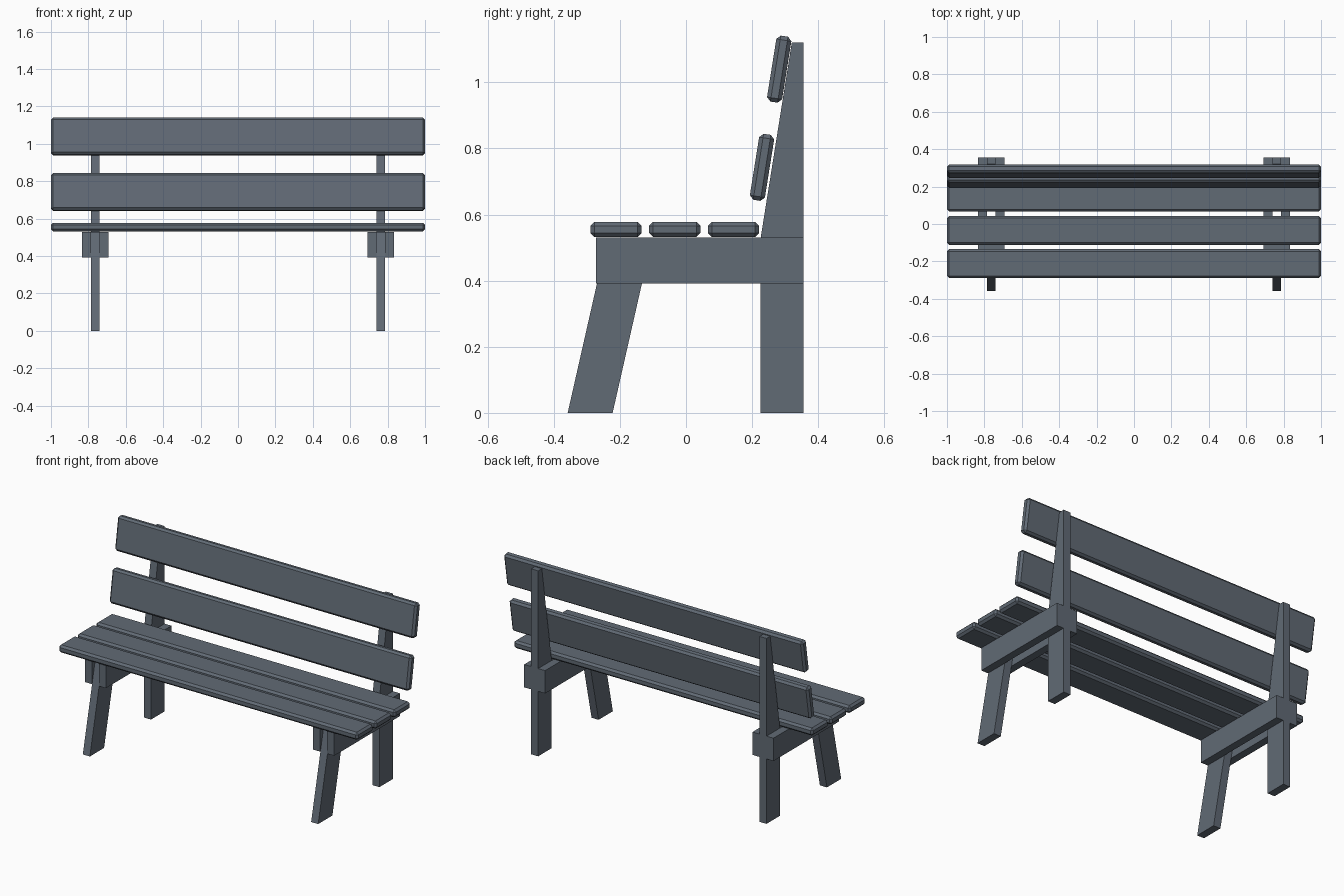
import bpy
import bmesh
from math import atan2
from mathutils import Matrix

cube = bpy.data.objects.get("Cube")
if cube:
    bpy.data.objects.remove(cube)

# One slate paint for the whole bench
slate = bpy.data.materials.new("slate_grey_paint")
slate.use_nodes = True
colour = (0.12, 0.145, 0.178, 1)
slate.diffuse_color = colour
slate.node_tree.nodes["Principled BSDF"].inputs["Base Color"].default_value = colour

SIDE_X = 0.763      # centre of each side frame
LEG_HALF = 0.0235   # half thickness of the legs
RAIL_HALF = 0.07    # half width over both clamping rails
SEAT_Z = 0.53       # underside of the seat slats
RAIL_Z = 0.392      # underside of the rails
BACK_Y = 0.355      # rear face of the frame


def finish(name, bm):
    bmesh.ops.recalc_face_normals(bm, faces=bm.faces)
    mesh = bpy.data.meshes.new(name)
    bm.to_mesh(mesh)
    bm.free()
    mesh.materials.append(slate)
    obj = bpy.data.objects.new(name, mesh)
    bpy.context.collection.objects.link(obj)
    return obj


def side_profile(name, points, x0, x1):
    """Extrude a (y, z) outline from x0 to x1."""
    bm = bmesh.new()
    face = bm.faces.new([bm.verts.new((x0, y, z)) for y, z in points])
    extruded = bmesh.ops.extrude_face_region(bm, geom=[face])["geom"]
    verts = [v for v in extruded if isinstance(v, bmesh.types.BMVert)]
    bmesh.ops.translate(bm, verts=verts, vec=(x1 - x0, 0, 0))
    return finish(name, bm)


def slat(name, y, z, depth, height, tilt=0):
    """Full-length board with chamfered edges."""
    bm = bmesh.new()
    bmesh.ops.create_cube(bm, size=1, matrix=Matrix.Diagonal((2, depth, height, 1)))
    obj = finish(name, bm)
    obj.location = (0, y, z)
    obj.rotation_euler.x = tilt
    bevel = obj.modifiers.new("chamfer", 'BEVEL')
    bevel.width = 0.012
    bevel.segments = 1


# Side frames: splayed front leg, tapered back post, pair of rails around them
front_leg = [(-0.358, 0), (-0.222, 0), (-0.102, SEAT_Z), (-0.238, SEAT_Z)]
back_post = [(0.226, 0), (BACK_Y, 0), (BACK_Y, 1.12), (0.32, 1.12), (0.226, SEAT_Z)]
rail = [(-0.272, RAIL_Z), (BACK_Y, RAIL_Z), (BACK_Y, SEAT_Z), (-0.272, SEAT_Z)]

for side, sign in (("left", 1), ("right", -1)):
    x = sign * SIDE_X
    side_profile(f"{side}_front_leg", front_leg, x - LEG_HALF, x + LEG_HALF)
    side_profile(f"{side}_back_post", back_post, x - LEG_HALF, x + LEG_HALF)
    side_profile(f"{side}_outer_rail", rail, x + sign * LEG_HALF, x + sign * RAIL_HALF)
    side_profile(f"{side}_inner_rail", rail, x - sign * RAIL_HALF, x - sign * LEG_HALF)

# Seat slats
for i in range(3):
    slat(f"seat_slat_{i + 1}", -0.212 + i * 0.178, 0.555, 0.155, 0.046)

# Backrest slats lean with the front edge of the posts
lean = -atan2(0.32 - 0.226, 1.12 - SEAT_Z)
slat("lower_back_slat", 0.23, 0.743, 0.046, 0.202, lean)
slat("upper_back_slat", 0.282, 1.04, 0.046, 0.202, lean)
